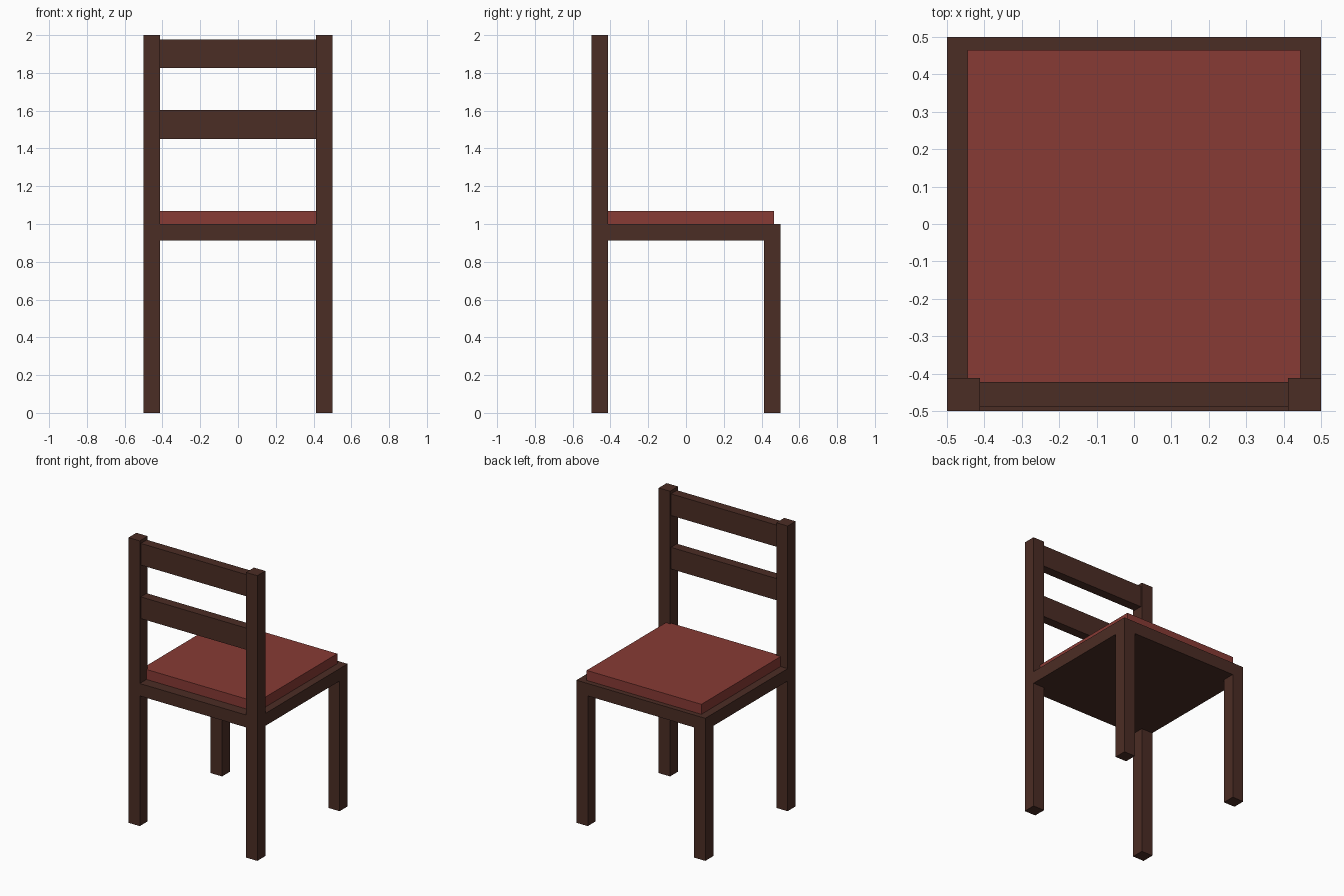
import bpy, bmesh

if "Cube" in bpy.data.objects:
    bpy.data.objects.remove(bpy.data.objects["Cube"])


def material(name, rgb):
    m = bpy.data.materials.new(name)
    m.diffuse_color = (*rgb, 1)
    m.use_nodes = True
    m.node_tree.nodes["Principled BSDF"].inputs["Base Color"].default_value = m.diffuse_color
    return m


WOOD = material("dark brown wood", (0.071, 0.026, 0.018))
RED = material("red cushion cloth", (0.245, 0.043, 0.035))


def prism(name, outline, z0, z1, mat):
    """Extrude an xy outline from z0 up to z1."""
    bm = bmesh.new()
    face = bm.faces.new([bm.verts.new((x, y, z0)) for x, y in outline])
    ext = bmesh.ops.extrude_face_region(bm, geom=[face], use_keep_orig=True)
    top = [v for v in ext["geom"] if isinstance(v, bmesh.types.BMVert)]
    bmesh.ops.translate(bm, verts=top, vec=(0, 0, z1 - z0))
    bmesh.ops.recalc_face_normals(bm, faces=bm.faces)
    me = bpy.data.meshes.new(name)
    bm.to_mesh(me)
    bm.free()
    me.materials.append(mat)
    ob = bpy.data.objects.new(name, me)
    bpy.context.collection.objects.link(ob)
    return ob


def box(name, x, y, z, mat):
    outline = [(x[0], y[0]), (x[1], y[0]), (x[1], y[1]), (x[0], y[1])]
    return prism(name, outline, z[0], z[1], mat)


H = 0.5              # half width of the chair
I = H - 0.088        # inner edge of the legs
SEAT_Z = (0.913, 1.0)

# legs: tall posts on the backrest side, short legs on the other
for side, s in (("left", -1), ("right", 1)):
    x = sorted((s * I, s * H))
    box(f"{side}_back_post", x, (-H, -I), (0, 2), WOOD)
    box(f"{side}_short_leg", x, (I, H), (0, SEAT_Z[0]), WOOD)

# seat board, notched around the posts
prism("seat", [(-I, -H), (I, -H), (I, -I), (H, -I), (H, H), (-H, H), (-H, -I), (-I, -I)],
      *SEAT_Z, WOOD)

# backrest slats
for name, z0 in (("lower_slat", 1.451), ("upper_slat", 1.826)):
    box(name, (-I, I), (-0.488, -0.422), (z0, z0 + 0.152), WOOD)

# square cushion, notched around the posts
C, B = 0.445, -0.425
prism("cushion", [(-I, B), (I, B), (I, -I), (C, -I), (C, 0.465), (-C, 0.465), (-C, -I), (-I, -I)],
      1.0, 1.07, RED)
